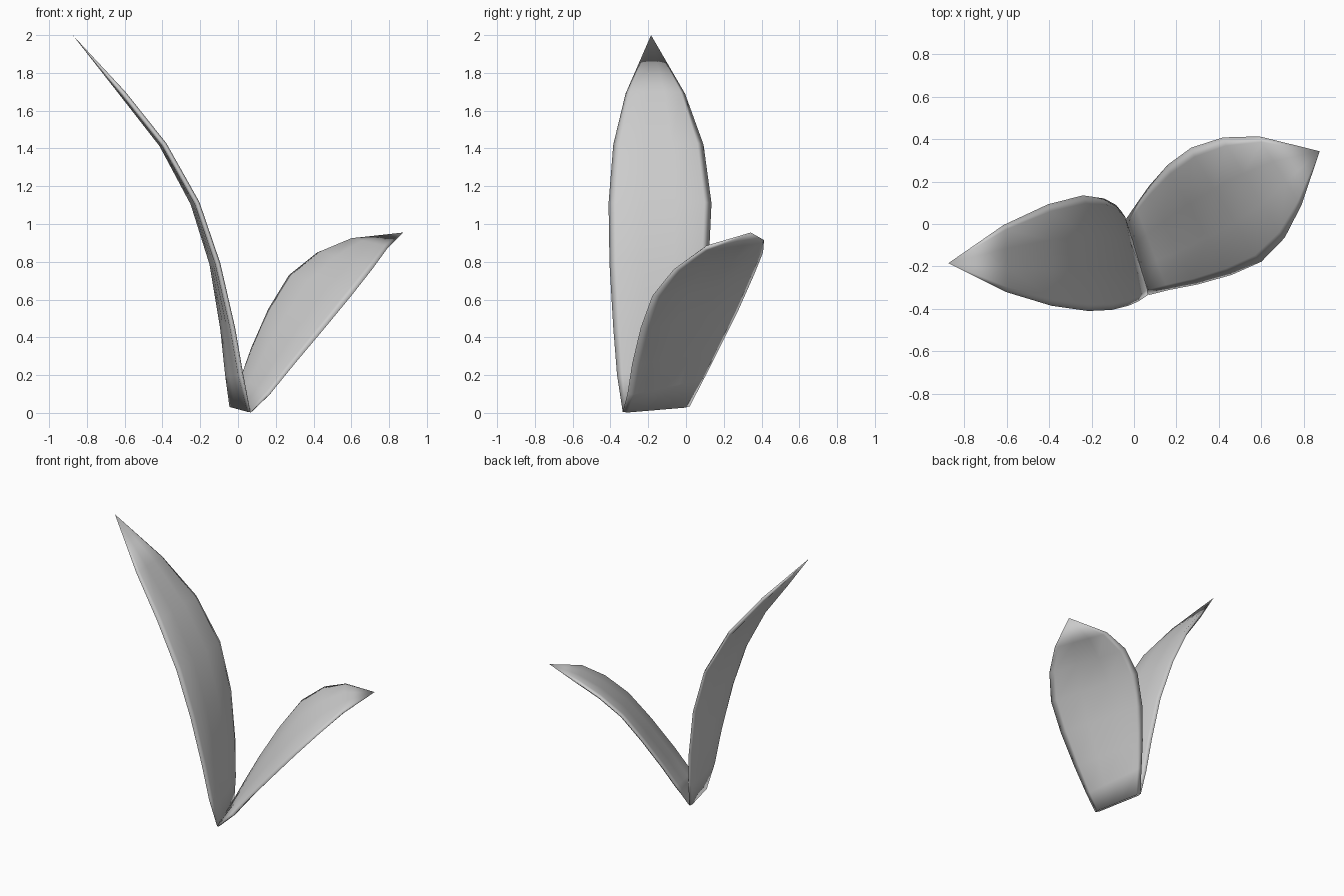
import bpy, bmesh
from mathutils import Vector

if "Cube" in bpy.data.objects:
    bpy.data.objects.remove(bpy.data.objects["Cube"])

THICK = 0.028
COLS = (0.0, 0.07, 0.35, 0.65, 0.93, 1.0)   # positions across the blade


def leaf(name, front, back, tip, inner):
    """Thin blade between two edge curves, both skins sharing rim and tip."""
    bm = bmesh.new()
    front = [Vector(p) for p in front]
    back = [Vector(p) for p in back]
    tip = Vector(tip)
    mids = [(a + b) / 2 for a, b in zip(front, back)] + [tip]
    tip_v = bm.verts.new(tip)
    skins = ([], [])
    n = len(front)
    for i in range(n):
        along = mids[i + 1] - mids[max(i - 1, 0)]
        nrm = along.cross(back[i] - front[i]).normalized()
        if nrm.dot(Vector(inner)) < 0:
            nrm.negate()
        rim = [bm.verts.new(front[i]), bm.verts.new(back[i])]
        for skin, s in zip(skins, (1, -1)):
            row = [rim[0]]
            for t in COLS[1:-1]:
                p = front[i].lerp(back[i], t)
                off = THICK / 2 * s * (0.6 if i == 0 else 1)
                row.append(bm.verts.new(p + nrm * off))
            skin.append(row + [rim[1]])
    for skin in skins:
        for r0, r1 in zip(skin, skin[1:]):
            for j in range(len(COLS) - 1):
                bm.faces.new((r0[j], r0[j + 1], r1[j + 1], r1[j]))
        for a, b in zip(skin[-1], skin[-1][1:]):
            bm.faces.new((a, b, tip_v))
    # close the narrow foot of the blade
    bm.faces.new(skins[0][0] + skins[1][0][-2:0:-1])
    bmesh.ops.recalc_face_normals(bm, faces=bm.faces)
    for f in bm.faces:
        f.smooth = True
    zmin = min(v.co.z for v in bm.verts)
    for v in bm.verts:
        v.co.z -= min(zmin, 0)
    me = bpy.data.meshes.new(name)
    bm.to_mesh(me)
    bm.free()
    ob = bpy.data.objects.new(name, me)
    bpy.context.collection.objects.link(ob)
    return ob


# tall leaf arching to the left
leaf("tall_leaf",
     [(0.065, -0.335, 0.005), (0.02, -0.365, 0.20), (-0.025, -0.385, 0.45),
      (-0.105, -0.405, 0.79), (-0.215, -0.41, 1.11), (-0.39, -0.385, 1.42),
      (-0.605, -0.32, 1.69)],
     [(-0.045, 0.02, 0.035), (-0.06, 0.06, 0.20), (-0.085, 0.09, 0.45),
      (-0.14, 0.12, 0.79), (-0.24, 0.135, 1.11), (-0.405, 0.093, 1.42),
      (-0.615, -0.005, 1.69)],
     (-0.875, -0.185, 2.0), (1, 0, 0.5))

# short leaf spreading to the right
leaf("short_leaf",
     [(0.07, -0.335, 0.005), (0.17, -0.31, 0.10), (0.30, -0.285, 0.26),
      (0.46, -0.24, 0.45), (0.60, -0.178, 0.62), (0.71, -0.065, 0.76),
      (0.79, 0.09, 0.87)],
     [(-0.04, 0.02, 0.035), (0.015, 0.10, 0.19), (0.07, 0.178, 0.345),
      (0.16, 0.28, 0.55), (0.27, 0.36, 0.73), (0.42, 0.408, 0.85),
      (0.59, 0.413, 0.915)],
     (0.875, 0.343, 0.955), (-1, 0, 1))
